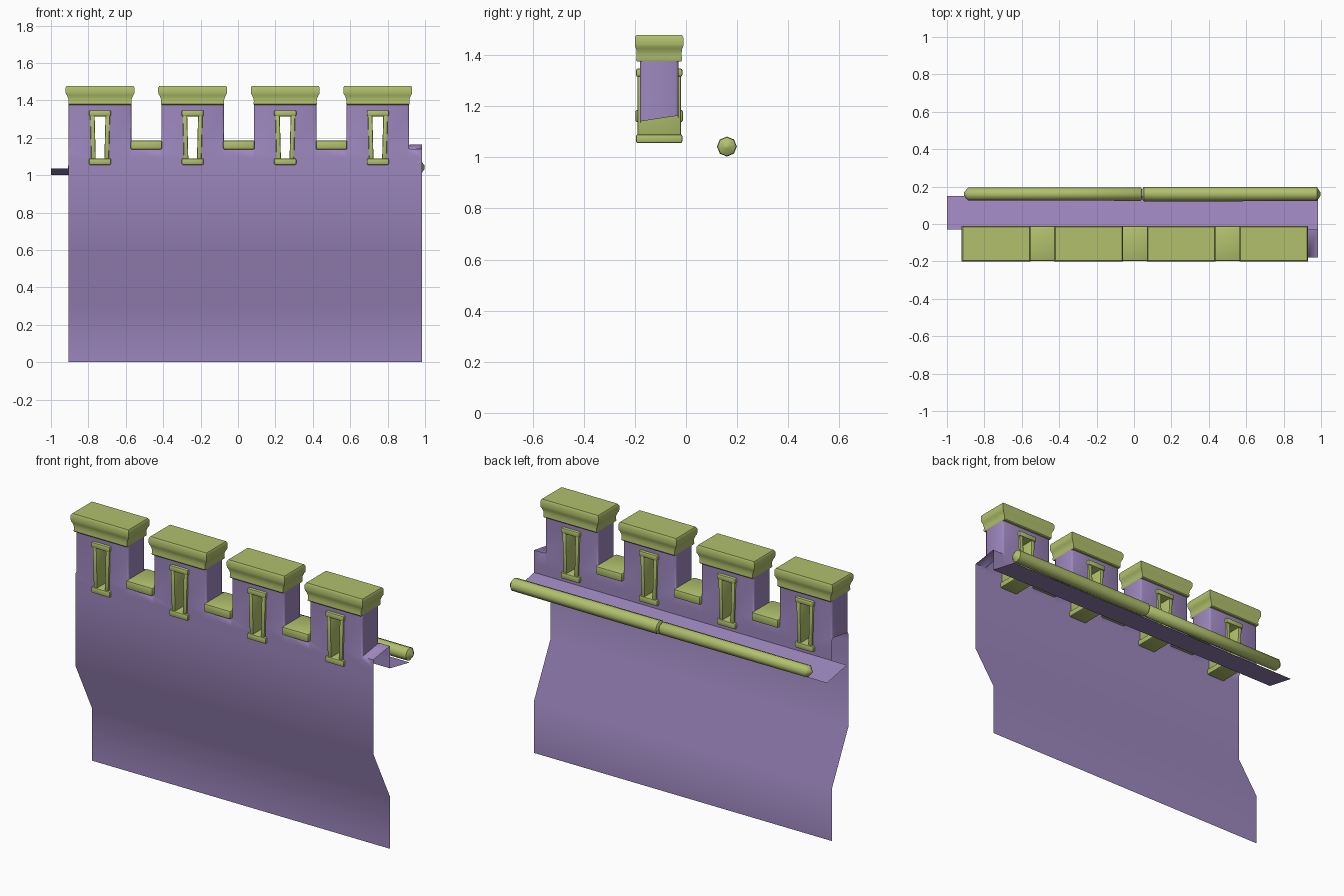
import bpy, bmesh, math
from mathutils import Matrix

cube = bpy.data.objects.get("Cube")
if cube:
    bpy.data.objects.remove(cube, do_unlink=True)


def material(name, rgb):
    m = bpy.data.materials.new(name)
    m.use_nodes = True
    m.diffuse_color = (*rgb, 1)
    m.node_tree.nodes["Principled BSDF"].inputs["Base Color"].default_value = (*rgb, 1)
    return m


PURPLE = material("dusty_purple", (0.34, 0.245, 0.52))
GREEN = material("moss_green", (0.44, 0.53, 0.15))
CENTRES = [-0.7375 + 0.495 * i for i in range(4)]
HALF = 0.1675             # half width of a merlon
FRONT, BACK = -0.18, -0.03
MID = (FRONT + BACK) / 2


def finish(name, bm, mat, angle=35):
    bmesh.ops.remove_doubles(bm, verts=bm.verts, dist=0.0005)
    me = bpy.data.meshes.new(name)
    bm.to_mesh(me)
    bm.free()
    me.materials.append(mat)
    ob = bpy.data.objects.new(name, me)
    bpy.context.collection.objects.link(ob)
    bpy.ops.object.select_all(action="DESELECT")
    ob.select_set(True)
    bpy.context.view_layer.objects.active = ob
    bpy.ops.object.shade_smooth_by_angle(angle=math.radians(angle))
    return ob


def quad(bm, *pts):
    return bm.faces.new([bm.verts.new(p) for p in pts])


def box(bm, x, y, z, bevel=0.006):
    """Bevelled box from (low, high) ranges."""
    new = bmesh.ops.create_cube(bm, size=1)["verts"]
    for v in new:
        v.co = [r[0] if c < 0 else r[1] for c, r in zip(v.co, (x, y, z))]
    edges = list({e for v in new for e in v.link_edges})
    bmesh.ops.bevel(bm, geom=edges, offset=bevel, segments=2, affect="EDGES", profile=0.5)


# Hollow crenellated wall: front sheet, back sheet, sills and merlon sides
xs = []
for c in CENTRES:
    xs += [c - HALF, c - 0.03, c + 0.03, c + HALF]
xs.append(0.985)
SILL_F, SILL_B, TOP = 1.14, 1.163, 1.39
front_rows = [(BACK, 0), (BACK, 0.3), (FRONT, 0.6), (FRONT, 1.035), (FRONT, 1.09),
              (FRONT, SILL_F), (FRONT, 1.32), (FRONT, TOP)]
back_rows = [(BACK, z) for z in (1.035, 1.09, SILL_B, 1.32, TOP)]

bm = bmesh.new()
for i, (xa, xb) in enumerate(zip(xs, xs[1:])):
    gap, window = i % 4 == 3, i % 4 == 1
    for rows, flip in ((front_rows, False), (back_rows, True)):
        for (ya, za), (yb, zb) in zip(rows, rows[1:]):
            if gap and za > 1.12:
                continue
            if window and 1.08 < za < 1.3:
                continue
            pts = [(xa, ya, za), (xb, ya, za), (xb, yb, zb), (xa, yb, zb)]
            quad(bm, *(pts[::-1] if flip else pts))
    if gap:
        quad(bm, (xa, FRONT, SILL_F), (xb, FRONT, SILL_F), (xb, BACK, SILL_B), (xa, BACK, SILL_B))
for c in CENTRES:
    for s in (-1, 1):
        x = c + s * HALF
        levels = [(SILL_F, SILL_B), (1.32, 1.32), (TOP, TOP)]
        for (fa, ba), (fb, bb) in zip(levels, levels[1:]):
            pts = [(x, FRONT, fa), (x, BACK, ba), (x, BACK, bb), (x, FRONT, fb)]
            quad(bm, *(pts if s > 0 else pts[::-1]))
bmesh.ops.remove_doubles(bm, verts=bm.verts, dist=0.0005)
corners = [e for e in bm.edges if len(e.link_faces) == 2
           and abs(e.verts[0].co.z - e.verts[1].co.z) > 0.04
           and e.calc_face_angle() > 1.3]
bmesh.ops.bevel(bm, geom=corners, offset=0.01, segments=2, affect="EDGES", profile=0.5)
finish("battlement_wall", bm, PURPLE, 50)

# Sloping walkway behind the parapet
bm = bmesh.new()
quad(bm, (-1, BACK, 1.035), (0.985, BACK, 1.035), (0.985, 0.15, 1.0), (-1, 0.15, 1.0))
finish("walkway", bm, PURPLE)

# Moulded caps: stacked rectangular rings (half x, half y, z)
CAP = [(0.166, 0.086, 1.375), (0.169, 0.09, 1.38), (0.168, 0.088, 1.397),
       (0.17, 0.088, 1.41), (0.176, 0.09, 1.424), (0.182, 0.094, 1.434),
       (0.184, 0.095, 1.442), (0.184, 0.095, 1.468), (0.178, 0.089, 1.478)]
for n, c in enumerate(CENTRES, 1):
    bm = bmesh.new()
    rings = [[bm.verts.new((c + sx * hx, MID + sy * hy, z))
              for sx, sy in ((-1, -1), (1, -1), (1, 1), (-1, 1))] for hx, hy, z in CAP]
    for lo, hi in zip(rings, rings[1:]):
        for k in range(4):
            j = (k + 1) % 4
            bm.faces.new((lo[k], lo[j], hi[j], hi[k]))
    bm.faces.new(rings[0][::-1])
    bm.faces.new(rings[-1])
    finish(f"merlon_cap_{n}", bm, GREEN, 40)

# Arrow slit frames running through each merlon
for n, c in enumerate(CENTRES, 1):
    bm = bmesh.new()
    for z in ((1.055, 1.09), (1.315, 1.347)):
        box(bm, (c - 0.059, c + 0.059), (-0.196, -0.014), z, 0.008)
    for s in (-1, 1):
        before = set(bm.verts)
        box(bm, sorted((c + s * 0.026, c + s * 0.05)), (-0.19, -0.02), (1.08, 1.322))
        # worn stone: lean the jambs slightly
        for v in set(bm.verts) - before:
            v.co.x += 0.003 * s * (1 if v.co.z > 1.2 else -1)
    finish(f"arrow_slit_frame_{n}", bm, GREEN)

# Sill slabs between merlons
for n, (a, b) in enumerate(zip(CENTRES, CENTRES[1:]), 1):
    bm = bmesh.new()
    box(bm, (a + HALF - 0.004, b - HALF + 0.004), (-0.198, -0.012), (1.137, 1.186), 0.009)
    finish(f"sill_slab_{n}", bm, GREEN)

# Two octagonal rail logs along the walkway edge
for name, prof in (
        ("rail_log_right", [(-0.91, 0.008), (-0.888, 0.034), (0.035, 0.036), (0.043, 0.026)]),
        ("rail_log_left", [(0.045, 0.028), (0.053, 0.039), (0.4, 0.039), (0.978, 0.037), (0.998, 0.008)])):
    bm = bmesh.new()
    rings = []
    for x, r in prof:
        ring = bmesh.ops.create_circle(
            bm, segments=8, radius=r,
            matrix=Matrix.Translation((x, 0.16, 1.042)) @ Matrix.Rotation(math.pi / 2, 4, "Y"))["verts"]
        rings.append(ring)
    for lo, hi in zip(rings, rings[1:]):
        for k in range(8):
            j = (k + 1) % 8
            bm.faces.new((lo[k], lo[j], hi[j], hi[k]))
    bm.faces.new(rings[0])
    bm.faces.new(rings[-1])
    bmesh.ops.recalc_face_normals(bm, faces=bm.faces)
    finish(name, bm, GREEN, 50)
